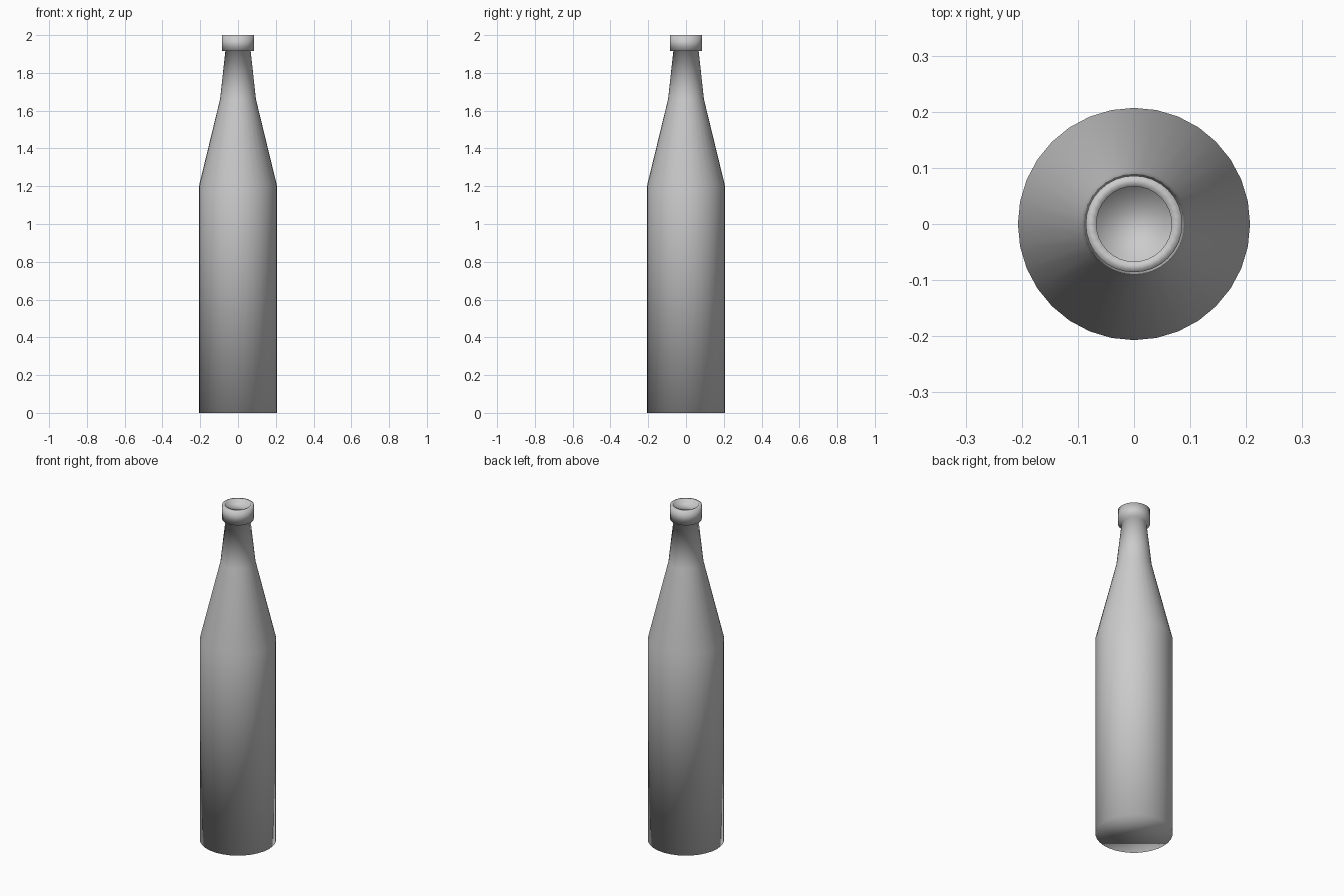
import bpy
import bmesh
import math

SIDES = 32

cube = bpy.data.objects.get("Cube")
if cube:
    bpy.data.objects.remove(cube, do_unlink=True)


def make_material(name, color):
    mat = bpy.data.materials.new(name)
    mat.use_nodes = True
    mat.diffuse_color = color
    mat.node_tree.nodes["Principled BSDF"].inputs["Base Color"].default_value = color
    return mat


def lathe(name, profile, mat):
    """Turn (radius, height) points around z and close both ends with a flat cap."""
    bm = bmesh.new()
    rings = []
    for radius, height in profile:
        angles = [math.tau * i / SIDES for i in range(SIDES)]
        rings.append([bm.verts.new((radius * math.cos(a), radius * math.sin(a), height))
                      for a in angles])
    for low, high in zip(rings, rings[1:]):
        for i in range(SIDES):
            j = (i + 1) % SIDES
            bm.faces.new((low[i], low[j], high[j], high[i]))
    bm.faces.new(rings[0][::-1])
    bm.faces.new(rings[-1])
    for face in bm.faces:
        face.smooth = True
    mesh = bpy.data.meshes.new(name)
    bm.to_mesh(mesh)
    bm.free()
    mesh.materials.append(mat)
    obj = bpy.data.objects.new(name, mesh)
    bpy.context.collection.objects.link(obj)
    return obj


grey = make_material("plain grey", (0.6, 0.6, 0.6, 1))

# Base, straight body, sloping shoulder, neck, lip and the closed recess in the mouth
lathe("bottle", [
    (0.207, 0.0),
    (0.207, 1.2),
    (0.095, 1.66),
    (0.067, 1.915),
    (0.086, 1.915),
    (0.086, 2.0),
    (0.067, 2.0),
    (0.067, 1.985),
], grey)
